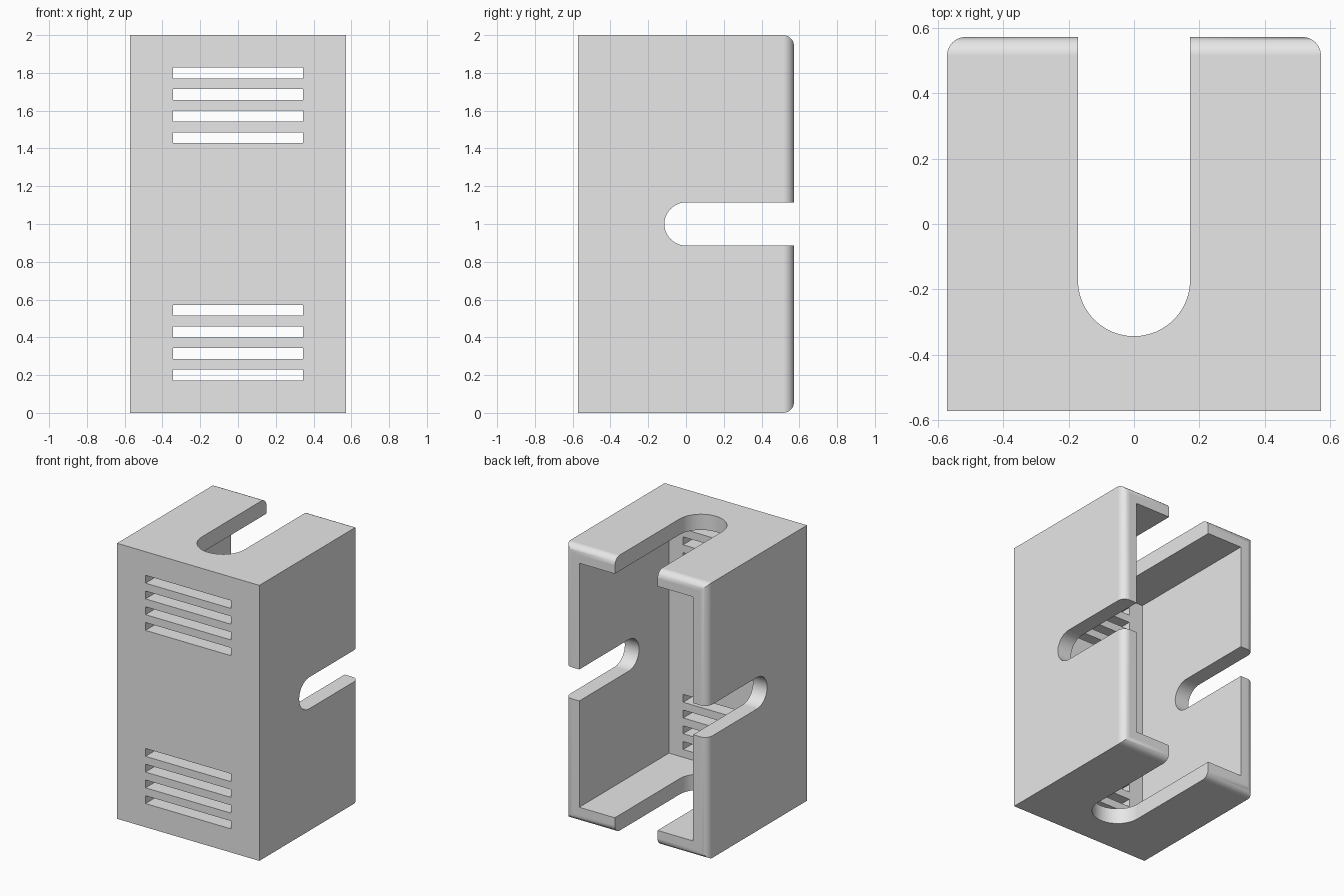
import bpy
import bmesh
import math
from mathutils import Matrix, Vector

cube = bpy.data.objects.get("Cube")
if cube:
    bpy.data.objects.remove(cube, do_unlink=True)

U = 2 / 35            # design unit
HALF = 10 * U         # half width and half depth
WALL = 2 * U
CENTRE = Vector((0, 0, 1))

grey = bpy.data.materials.new("plain_grey")
grey.use_nodes = True
grey.diffuse_color = (0.8, 0.8, 0.8, 1)
grey.node_tree.nodes["Principled BSDF"].inputs["Base Color"].default_value = (0.8, 0.8, 0.8, 1)


def finish(bm, name):
    bmesh.ops.recalc_face_normals(bm, faces=bm.faces)
    mesh = bpy.data.meshes.new(name)
    bm.to_mesh(mesh)
    bm.free()
    mesh.materials.append(grey)
    obj = bpy.data.objects.new(name, mesh)
    bpy.context.collection.objects.link(obj)
    return obj


def box_bmesh(low, high):
    low, high = Vector(low), Vector(high)
    bm = bmesh.new()
    bmesh.ops.create_cube(bm, size=1, matrix=Matrix.Translation((low + high) / 2)
                          @ Matrix.Diagonal((*(high - low), 1)))
    return bm


def slot_cutter(name, radius, arc_y, place, reach, steps=24):
    """U-shaped prism, open to the back; place maps (across, y, along) to a point."""
    arc = [math.pi * (1 + i / steps) for i in range(steps + 1)]
    profile = [(radius * math.cos(a), arc_y + radius * math.sin(a)) for a in arc]
    profile += [(radius, HALF + WALL), (-radius, HALF + WALL)]
    bm = bmesh.new()
    face = bm.faces.new([bm.verts.new(place(u, y, -reach)) for u, y in profile])
    extruded = bmesh.ops.extrude_face_region(bm, geom=[face])["geom"]
    bmesh.ops.translate(bm, vec=place(0, 0, reach) - place(0, 0, -reach),
                        verts=[v for v in extruded if isinstance(v, bmesh.types.BMVert)])
    return finish(bm, name)


# Outer block with rounded edges around the back
bm = box_bmesh((-HALF, -HALF, 0), (HALF, HALF, 2))
back_edges = [e for e in bm.edges if all(v.co.y > 0 for v in e.verts)]
bmesh.ops.bevel(bm, geom=back_edges, offset=U, segments=8, profile=0.5, affect='EDGES')
housing = finish(bm, "vented_housing")

# Hollow interior, open at the back
inner = HALF - WALL
cutters = [finish(box_bmesh((-inner, -inner, WALL), (inner, HALF + WALL, 2 - WALL)), "cavity_cutter")]

# Slots through top and bottom, and through both sides
cutters.append(slot_cutter("top_bottom_slot_cutter", 3 * U, -3 * U,
                           lambda u, y, w: CENTRE + Vector((u, y, w)), 1.2))
cutters.append(slot_cutter("side_slot_cutter", 2 * U, 0,
                           lambda u, y, w: CENTRE + Vector((w, y, u)), 0.8))

# Two groups of four vents in the front wall
for i in range(4):
    bottom = (3 + 2 * i) * U
    for z in (bottom, 2 - bottom - U):
        cutters.append(finish(box_bmesh((-6 * U, -HALF - U, z),
                                        (6 * U, -inner + U, z + U)), "vent_cutter"))

# Cut the housing
bpy.ops.object.select_all(action='DESELECT')
housing.select_set(True)
bpy.context.view_layer.objects.active = housing
for cutter in cutters:
    cutter.hide_render = True
    mod = housing.modifiers.new("cut", 'BOOLEAN')
    mod.operation = 'DIFFERENCE'
    mod.solver = 'EXACT'
    mod.object = cutter
    bpy.ops.object.modifier_apply(modifier=mod.name)
    bpy.data.objects.remove(cutter, do_unlink=True)

# Smooth the rounded parts, keep the flat walls flat
bpy.ops.object.shade_smooth_by_angle(angle=math.radians(25))
weighted = housing.modifiers.new("flat_walls", 'WEIGHTED_NORMAL')
weighted.keep_sharp = True
